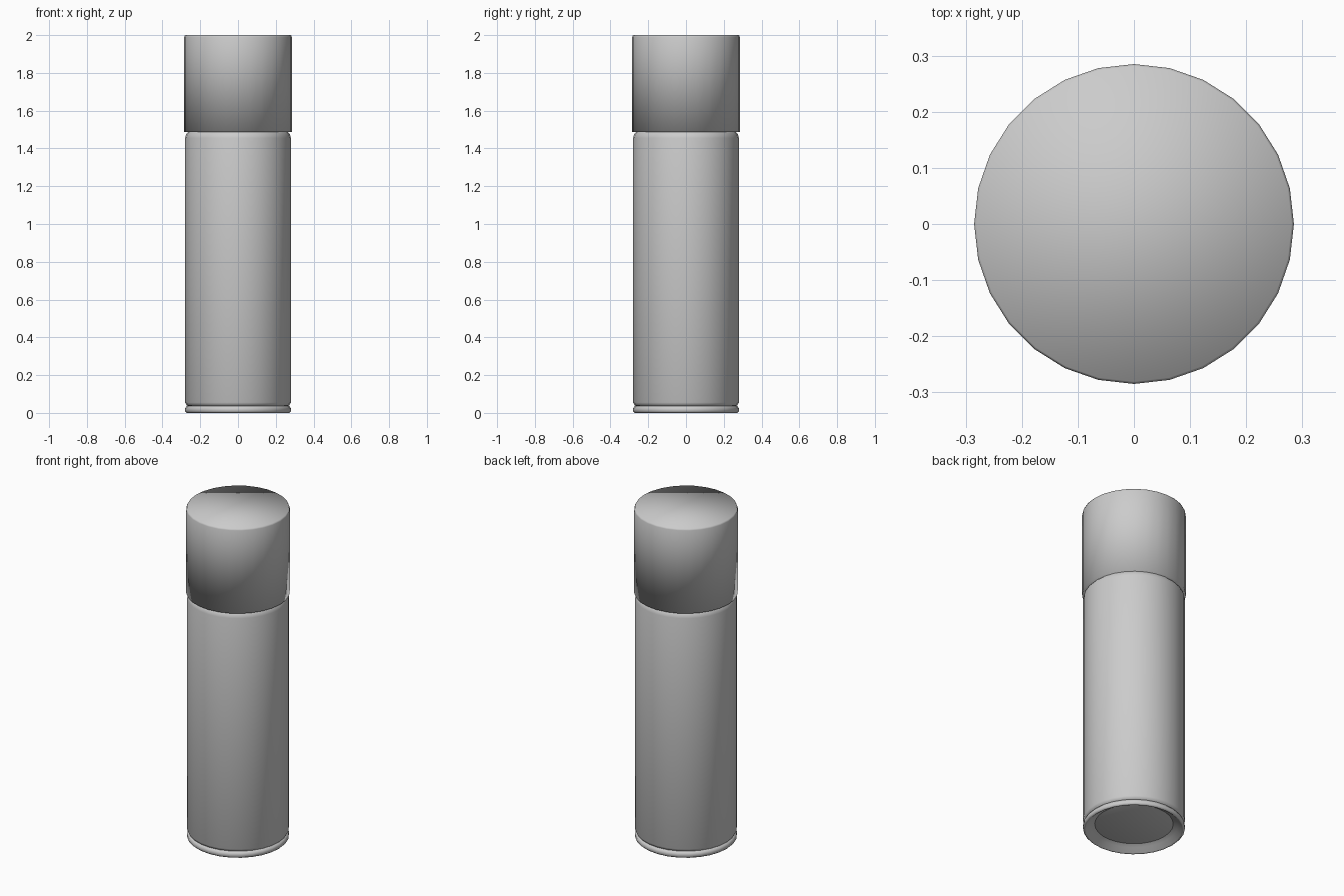
import bpy, bmesh, math

# Remove the default cube
cube = bpy.data.objects.get("Cube")
if cube:
    bpy.data.objects.remove(cube, do_unlink=True)

gray = bpy.data.materials.new("plain gray")
gray.use_nodes = True
color = (0.6, 0.6, 0.6, 1)
gray.diffuse_color = color
gray.node_tree.nodes["Principled BSDF"].inputs["Base Color"].default_value = color


def lathe(name, profile, sides):
    """Revolve (radius, height) points round z, closing both ends."""
    bm = bmesh.new()
    rings = []
    for r, z in profile:
        angles = [2 * math.pi * i / sides for i in range(sides)]
        rings.append([bm.verts.new((r * math.cos(a), r * math.sin(a), z)) for a in angles])
    for low, high in zip(rings, rings[1:]):
        for i in range(sides):
            j = (i + 1) % sides
            bm.faces.new((low[i], low[j], high[j], high[i]))
    bm.faces.new(rings[0][::-1])
    bm.faces.new(rings[-1])
    mesh = bpy.data.meshes.new(name)
    bm.to_mesh(mesh)
    bm.free()
    mesh.materials.append(gray)
    mesh.polygons.foreach_set("use_smooth", [True] * len(mesh.polygons))
    obj = bpy.data.objects.new(name, mesh)
    bpy.context.collection.objects.link(obj)
    return obj


# Straight can with a rolled lower edge and a rounded shoulder
lathe("can_body", [(0.262, 0.035), (0.272, 0.04), (0.28, 0.055), (0.28, 1.455),
                   (0.275, 1.475), (0.262, 1.49), (0.24, 1.50)], 28)

# Rolled rim around a base that domes inward
lathe("base_rim", [(0.02, 0.07), (0.1, 0.065), (0.18, 0.05), (0.24, 0.025), (0.265, 0.003),
                   (0.272, 0.0), (0.28, 0.008), (0.28, 0.025), (0.272, 0.035), (0.26, 0.038)], 28)

# Soft-shaded closed cap, a touch wider than the can
lathe("cap", [(0.285, 1.487), (0.285, 1.99), (0.281, 2.0)], 28)
